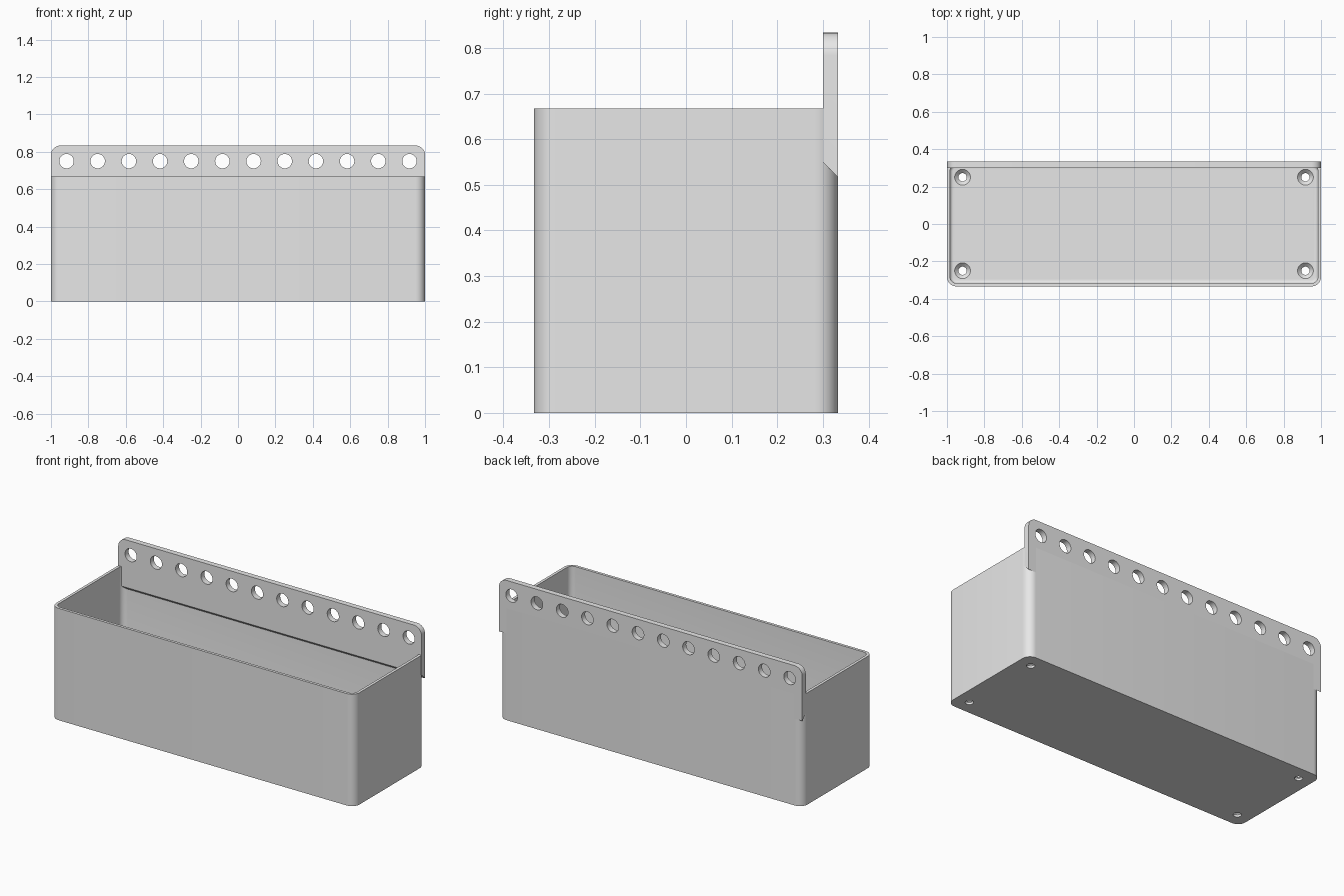
import bpy, bmesh
from math import cos, sin, pi, radians

cube = bpy.data.objects.get("Cube")
if cube:
    bpy.data.objects.remove(cube, do_unlink=True)

UNIT = 1 / 60            # one wall thickness
WALL, FLOOR, PLATE = UNIT, 2 * UNIT, 2 * UNIT
HALF_X, HALF_Y = 1.0, 20 * UNIT
TRAY_TOP, PLATE_TOP = 40 * UNIT, 50 * UNIT
PLATE_LOW = 31 * UNIT
CORNER = 3 * UNIT

grey = bpy.data.materials.new("light grey")
grey.use_nodes = True
grey.diffuse_color = (0.8, 0.8, 0.8, 1)
grey.node_tree.nodes["Principled BSDF"].inputs["Base Color"].default_value = (0.8, 0.8, 0.8, 1)


def rounded(a0, a1, b0, b1, low_r, high_r, steps=10):
    """Rounded rectangle outline with separate radii for low and high corners."""
    pts = []
    corners = ((a1, b1, high_r, 0), (a0, b1, high_r, 1), (a0, b0, low_r, 2), (a1, b0, low_r, 3))
    for a, b, r, quarter in corners:
        ca = a - r if a == a1 else a + r
        cb = b - r if b == b1 else b + r
        count = steps if r > 0 else 0
        for i in range(count + 1):
            t = (quarter + i / max(count, 1)) * pi / 2
            pts.append((ca + r * cos(t), cb + r * sin(t)))
    return pts


def circle(a, b, r, n=40):
    return [(a + r * cos(2 * pi * i / n), b + r * sin(2 * pi * i / n)) for i in range(n)]


def loft(name, rings):
    """Closed solid through a stack of matching rings of 3D points."""
    bm = bmesh.new()
    loops = [[bm.verts.new(p) for p in ring] for ring in rings]
    n = len(loops[0])
    for low, high in zip(loops, loops[1:]):
        for i in range(n):
            j = (i + 1) % n
            bm.faces.new((low[i], low[j], high[j], high[i]))
    bm.faces.new(loops[0])
    bm.faces.new(loops[-1])
    bmesh.ops.recalc_face_normals(bm, faces=bm.faces)
    mesh = bpy.data.meshes.new(name)
    bm.to_mesh(mesh)
    bm.free()
    mesh.materials.append(grey)
    obj = bpy.data.objects.new(name, mesh)
    bpy.context.collection.objects.link(obj)
    return obj


def at_z(outline, z):
    return [(a, b, z) for a, b in outline]


def at_y(outline, y):
    return [(a, y, b) for a, b in outline]


def activate(obj):
    bpy.ops.object.select_all(action="DESELECT")
    obj.select_set(True)
    bpy.context.view_layer.objects.active = obj


def cut(obj, cutter):
    cutter.hide_render = True
    mod = obj.modifiers.new("cut", "BOOLEAN")
    mod.operation, mod.solver, mod.object = "DIFFERENCE", "EXACT", cutter
    activate(obj)
    bpy.ops.object.modifier_apply(modifier=mod.name)
    bpy.data.objects.remove(cutter, do_unlink=True)


def tray_outline(inset, r):
    x, y = HALF_X - inset, HALF_Y - inset
    return rounded(-x, x, -y, y, r, r)


# Tray body
outer = tray_outline(0, CORNER)
tray = loft("tray", [at_z(outer, 0), at_z(outer, TRAY_TOP)])

# Hollow with a small fillet around the floor
rings = []
for i in range(5):
    t = i / 4 * pi / 2
    inset = UNIT * (1 - sin(t))
    rings.append(at_z(tray_outline(WALL + inset, CORNER - WALL - inset),
                      FLOOR + UNIT * (1 - cos(t))))
rings.append(at_z(tray_outline(WALL, CORNER - WALL), TRAY_TOP + 0.1))
cut(tray, loft("hollow_cutter", rings))

# Countersunk floor holes
for sx in (-1, 1):
    for sy in (-1, 1):
        profile = ((0.022, -0.05), (0.022, 0.013), (0.0432, FLOOR + 0.001))
        cut(tray, loft("floor_hole_cutter",
                       [at_z(circle(sx * 55 * UNIT, sy * 15 * UNIT, r), z) for r, z in profile]))

# Back mounting plate with a sloped lower edge
front = rounded(-HALF_X, HALF_X, PLATE_LOW + PLATE, PLATE_TOP, 0, CORNER)
back = rounded(-HALF_X, HALF_X, PLATE_LOW, PLATE_TOP, 0, CORNER)
plate = loft("mounting_plate", [at_y(front, HALF_Y - PLATE), at_y(back, HALF_Y)])

# Row of hanging holes
for i in range(12):
    hole = circle((i * 10 - 55) * UNIT, 45 * UNIT, 0.0385)
    cut(plate, loft("plate_hole_cutter", [at_y(hole, HALF_Y - 0.1), at_y(hole, HALF_Y + 0.1)]))

for obj in (tray, plate):
    activate(obj)
    bpy.ops.object.shade_smooth_by_angle(angle=radians(30))
